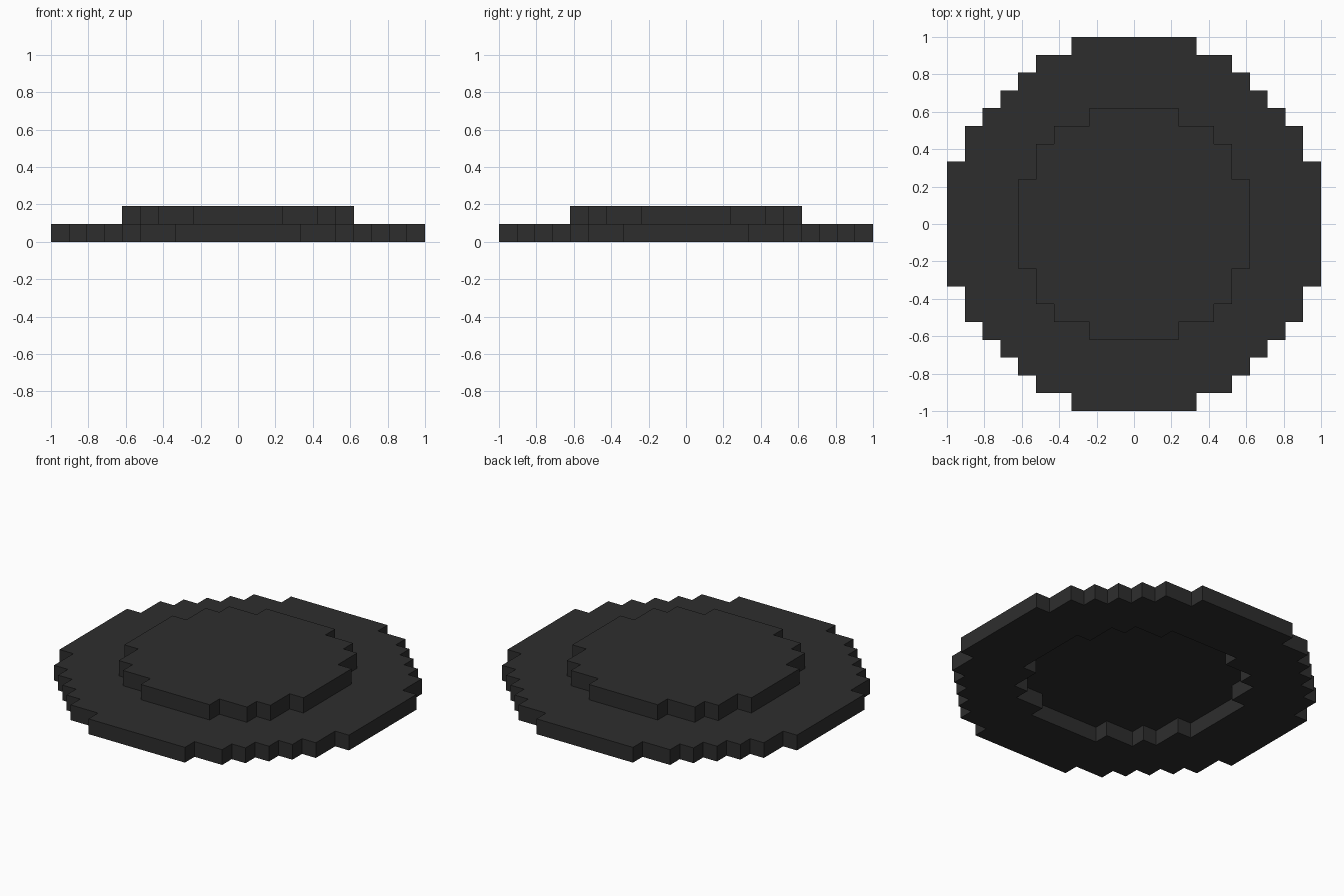
import bpy, bmesh, math

if "Cube" in bpy.data.objects:
    bpy.data.objects.remove(bpy.data.objects["Cube"])

CELL = 2 / 21          # the model is 21 blocks wide

charcoal = bpy.data.materials.new("charcoal")
charcoal.diffuse_color = (0.027, 0.027, 0.027, 1)
charcoal.use_nodes = True
charcoal.node_tree.nodes["Principled BSDF"].inputs["Base Color"].default_value = charcoal.diffuse_color


def block_layer(name, z, outer, inner=0.0):
    """One-block-thick stepped disc (or ring) of the blocks between two radii."""
    bm = bmesh.new()
    n = int(outer)
    for i in range(-n, n + 1):
        for j in range(-n, n + 1):
            r = math.hypot(i, j)
            if r <= outer and (inner == 0 or r > inner):
                corners = [(-.5, -.5), (.5, -.5), (.5, .5), (-.5, .5)]
                bm.faces.new([bm.verts.new(((i + a) * CELL, (j + b) * CELL, z))
                              for a, b in corners])
    bmesh.ops.remove_doubles(bm, verts=bm.verts, dist=1e-4)
    # thicken, then merge coplanar blocks into large flat faces
    top = bmesh.ops.extrude_face_region(bm, geom=bm.faces[:], use_keep_orig=True)
    verts = [g for g in top["geom"] if isinstance(g, bmesh.types.BMVert)]
    bmesh.ops.translate(bm, verts=verts, vec=(0, 0, CELL))
    bmesh.ops.recalc_face_normals(bm, faces=bm.faces[:])
    bmesh.ops.dissolve_limit(bm, angle_limit=0.01, verts=bm.verts[:], edges=bm.edges[:])
    mesh = bpy.data.meshes.new(name)
    bm.to_mesh(mesh)
    bm.free()
    mesh.materials.append(charcoal)
    obj = bpy.data.objects.new(name, mesh)
    bpy.context.collection.objects.link(obj)
    return obj


# Wide lower ring, open in the middle underneath
block_layer("brim_ring", 0, 10.5, 6.5)
# Raised cap that covers the opening
block_layer("raised_cap", CELL, 6.5)
